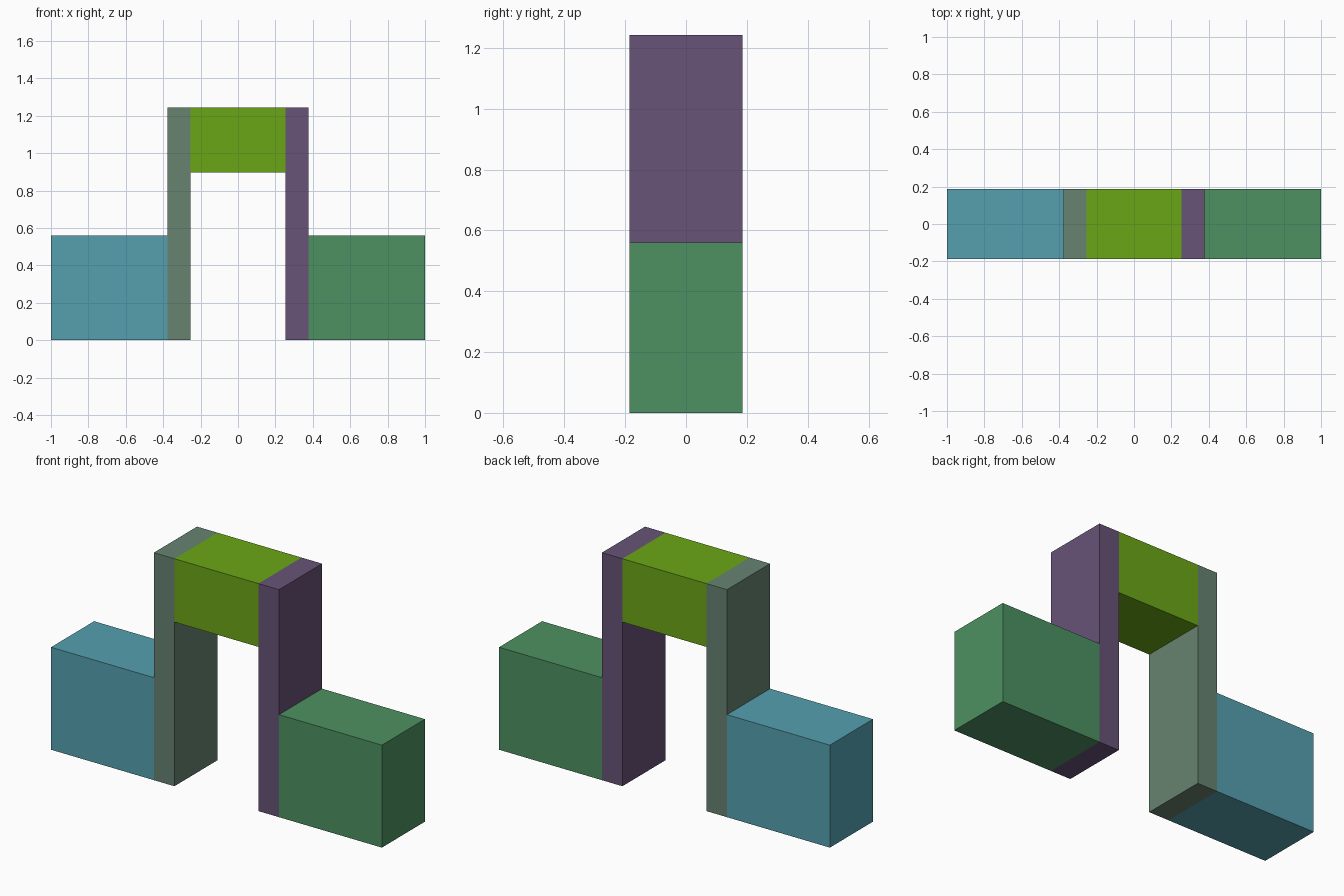
import bpy

if "Cube" in bpy.data.objects:
    bpy.data.objects.remove(bpy.data.objects["Cube"])

DEPTH = 0.372
OUTER, INNER = 0.378, 0.254   # pillar faces, distance from centre
TOP = 1.243


def material(name, rgb):
    mat = bpy.data.materials.new(name)
    mat.diffuse_color = [((c / 255 + 0.055) / 1.055) ** 2.4 for c in rgb] + [1.0]
    mat.use_nodes = True
    mat.node_tree.nodes["Principled BSDF"].inputs["Base Color"].default_value = mat.diffuse_color
    return mat


def block(name, x0, x1, z0, z1, rgb):
    bpy.ops.mesh.primitive_cube_add(size=1, location=((x0 + x1) / 2, 0, (z0 + z1) / 2))
    obj = bpy.context.object
    obj.name = name
    obj.scale = (x1 - x0, DEPTH, z1 - z0)
    bpy.ops.object.transform_apply(location=False, rotation=False, scale=True)
    obj.data.materials.append(material(name + "_colour", rgb))


# Pillars with a low side block against each outer face
for side, sign, pillar_rgb, block_rgb in (
    ("left", -1, (103, 131, 113), (85, 160, 175)),
    ("right", 1, (103, 83, 119), (77, 145, 98)),
):
    block(side + "_pillar", *sorted((sign * INNER, sign * OUTER)), 0, TOP, pillar_rgb)
    block(side + "_side_block", *sorted((sign * OUTER, sign * 1.0)), 0, 0.56, block_rgb)

# Lintel bridging the pillars
block("lintel", -INNER, INNER, 0.897, TOP, (107, 166, 23))
